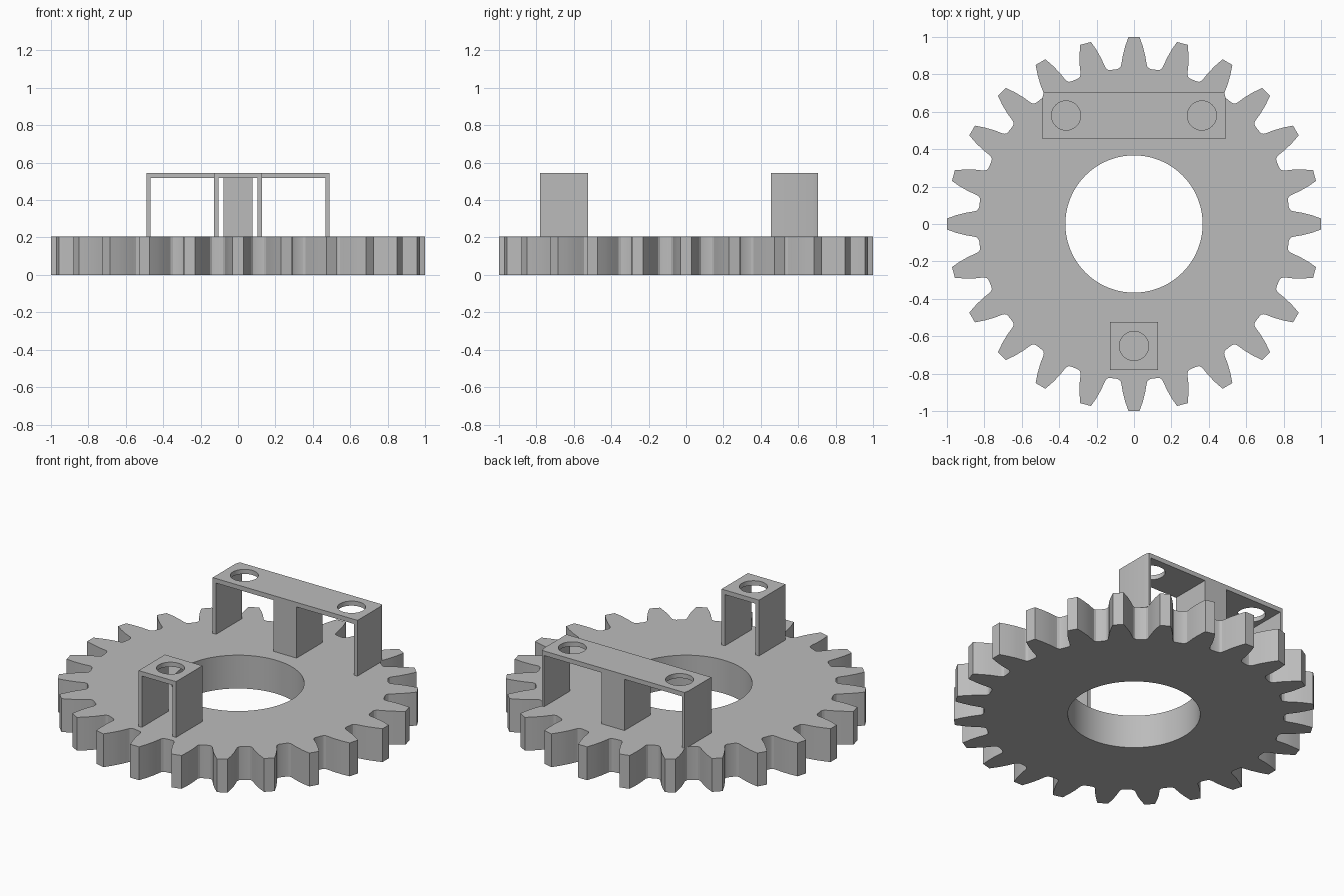
import bpy
import bmesh
from math import cos, sin, pi, radians

if "Cube" in bpy.data.objects:
    bpy.data.objects.remove(bpy.data.objects["Cube"])

GEAR_TOP = 0.204
TOP = 0.545
PLATE_UNDER = 0.517
WALL = 0.023
HOLE_R = 0.078

grey = bpy.data.materials.new("plain_grey")
grey.use_nodes = True
grey.diffuse_color = (0.5, 0.5, 0.5, 1)
grey.node_tree.nodes["Principled BSDF"].inputs["Base Color"].default_value = grey.diffuse_color


def prism(name, outline, z0, z1):
    """Extrude a counter-clockwise plan outline from z0 to z1."""
    bm = bmesh.new()
    base = bm.faces.new([bm.verts.new((x, y, z0)) for x, y in outline])
    result = bmesh.ops.extrude_face_region(bm, geom=[base], use_keep_orig=True)
    top = [v for v in result["geom"] if isinstance(v, bmesh.types.BMVert)]
    bmesh.ops.translate(bm, verts=top, vec=(0, 0, z1 - z0))
    bmesh.ops.recalc_face_normals(bm, faces=bm.faces)
    mesh = bpy.data.meshes.new(name)
    bm.to_mesh(mesh)
    bm.free()
    mesh.materials.append(grey)
    obj = bpy.data.objects.new(name, mesh)
    bpy.context.collection.objects.link(obj)
    return obj


def circle(x, y, r, n=64):
    return [(x + r * cos(2 * pi * i / n), y + r * sin(2 * pi * i / n)) for i in range(n)]


def rect(x0, x1, y0, y1):
    return [(x0, y0), (x1, y0), (x1, y1), (x0, y1)]


def cut(obj, outline, z0, z1):
    """Remove a prism from obj."""
    cutter = prism("cutter", outline, z0, z1)
    cutter.hide_render = True
    mod = obj.modifiers.new("cut", "BOOLEAN")
    mod.operation = "DIFFERENCE"
    mod.solver = "EXACT"
    mod.object = cutter
    bpy.context.view_layer.objects.active = obj
    bpy.ops.object.modifier_apply(modifier=mod.name)
    bpy.data.objects.remove(cutter)


def finish(obj):
    bpy.ops.object.select_all(action="DESELECT")
    obj.select_set(True)
    bpy.context.view_layer.objects.active = obj
    bpy.ops.object.shade_smooth_by_angle(angle=radians(25))


# Toothed wheel: one flank as (half width, radius), mirrored and repeated
TEETH = 24
flank = [(0.09, 0.828), (0.079, 0.832), (0.07, 0.843), (0.066, 0.862),
         (0.06, 0.9), (0.047, 0.95), (0.03, 0.9995)]
tooth = [(r, -w) for w, r in flank] + [(r, w) for w, r in reversed(flank)]
outline = []
for i in range(TEETH):
    a = 2 * pi * i / TEETH
    outline += [(x * cos(a) - y * sin(a), x * sin(a) + y * cos(a)) for x, y in tooth]
wheel = prism("toothed_wheel", outline, 0, GEAR_TOP)
cut(wheel, circle(0, 0, 0.367, 96), -0.1, GEAR_TOP + 0.1)
finish(wheel)

# Long bridge: solid block opened into two bays around a middle post
HALF, Y0, Y1, POST = 0.49, 0.455, 0.705, 0.078
plan = [(-HALF, Y0), (HALF, Y0), (HALF, Y1 - 0.03), (HALF - 0.008, Y1),
        (-HALF + 0.008, Y1), (-HALF, Y1 - 0.03)]
bridge = prism("long_bridge", plan, GEAR_TOP, TOP)
for side in (-1, 1):
    a, b = sorted((side * POST, side * (HALF - WALL)))
    cut(bridge, rect(a, b, Y0 - 0.1, Y1 + 0.1), 0.1, PLATE_UNDER)
    cut(bridge, circle(side * 0.363, 0.58, HOLE_R), 0.4, 0.7)
finish(bridge)

# Small bracket: two walls with a pierced top
HALF, Y0, Y1 = 0.127, -0.78, -0.525
bracket = prism("small_bracket", rect(-HALF, HALF, Y0, Y1), GEAR_TOP, TOP)
cut(bracket, rect(WALL - HALF, HALF - WALL, Y0 - 0.1, Y1 + 0.1), 0.1, PLATE_UNDER)
cut(bracket, circle(0, -0.652, HOLE_R), 0.4, 0.7)
finish(bracket)
